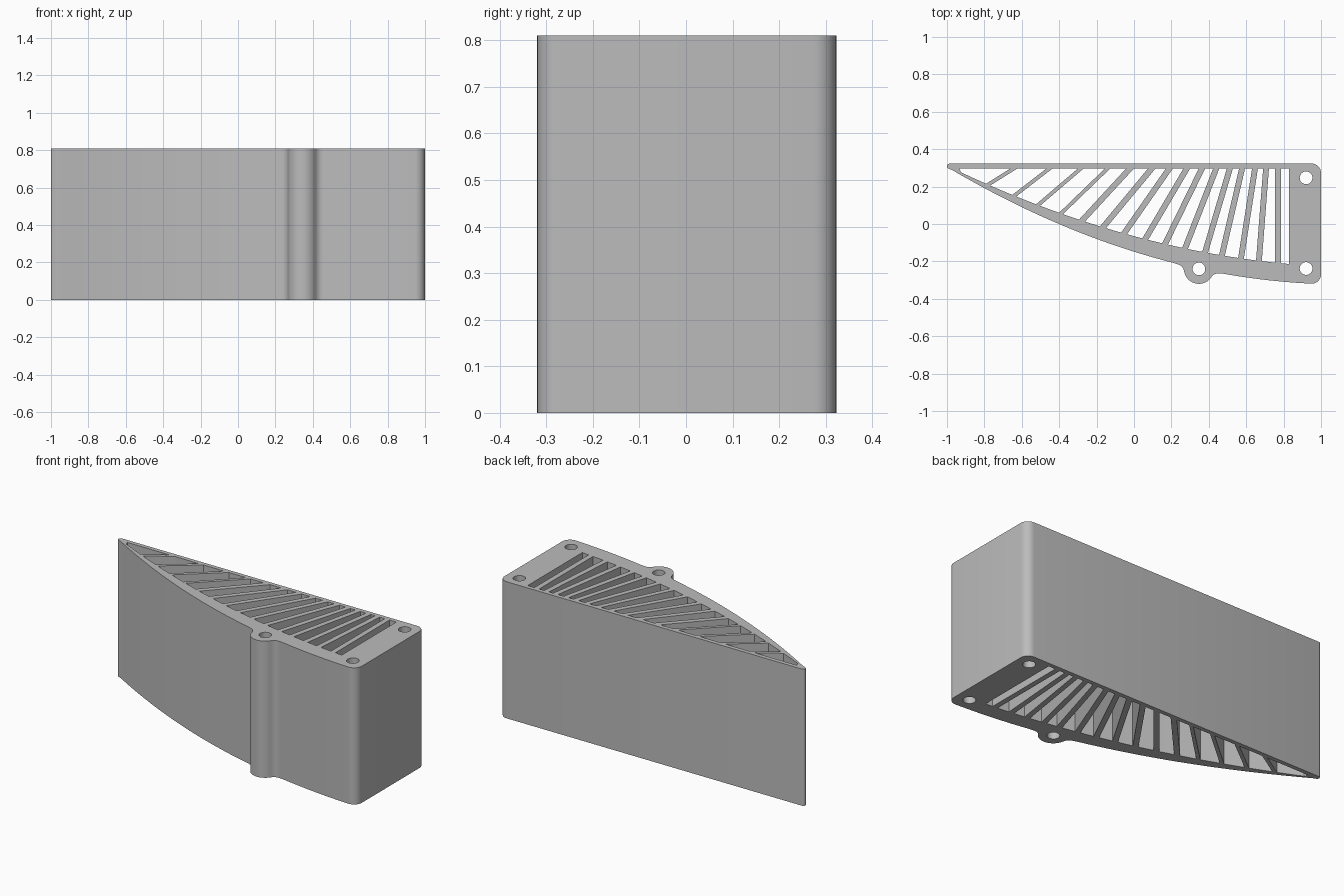
import bpy, bmesh, math
from mathutils import Vector

if "Cube" in bpy.data.objects:
    bpy.data.objects.remove(bpy.data.objects["Cube"])

HEIGHT = 0.81
BACK = 0.323          # outer back face
SLOT_BACK = 0.298     # inner face of the back wall
BOSS = Vector((0.347, -0.24))


def outer(x):
    """Curved front face."""
    return -0.148 - 0.313 * x + 0.14 * x * x


def inner(x):
    """Inner face of the curved front wall."""
    return -0.065 - 0.269 * x + 0.108 * x * x


def arc(center, radius, start, end, steps=10):
    angles = [math.radians(start + (end - start) * i / steps) for i in range(steps + 1)]
    return [Vector((center[0] + radius * math.cos(a), center[1] + radius * math.sin(a))) for a in angles]


def sweep(x0, x1, func, steps):
    return [Vector((x0 + (x1 - x0) * i / steps, func(x0 + (x1 - x0) * i / steps))) for i in range(steps + 1)]


def boss_outline(radius=0.08, fillet=0.045):
    """Half-round lug blended into the front face, listed left to right."""
    slope = math.atan(-0.313 + 0.28 * BOSS.x)
    reach = math.sqrt((radius + fillet) ** 2 - fillet ** 2)
    lean = math.degrees(math.atan2(fillet, reach))
    local = arc((-reach, -fillet), fillet, 90, lean, 6)
    local += arc((0, 0), radius, 180 + lean, 360 - lean, 20)[1:]
    local += arc((reach, -fillet), fillet, 180 - lean, 90, 6)[1:]
    turn = lambda p: Vector((p.x * math.cos(slope) - p.y * math.sin(slope),
                             p.x * math.sin(slope) + p.y * math.cos(slope)))
    return [BOSS + turn(p) for p in local]


def rib_foot(top_x, foot_x, shift):
    """Point where a shifted rib edge meets the curved inner wall."""
    top = Vector((top_x + shift, SLOT_BACK))
    step = Vector((foot_x, inner(foot_x))) - Vector((top_x, SLOT_BACK))
    low, high = 0.0, 1.5
    for _ in range(30):
        mid = (low + high) / 2
        p = top + step * mid
        if p.y > inner(p.x):
            low = mid
        else:
            high = mid
    return top + step * low


# Outer outline, counterclockwise from the thin tip
lug = boss_outline()
outline = arc((-0.986, 0.309), 0.014, 90, 240, 6)
outline += sweep(-0.97, lug[0].x - 0.02, outer, 28)
outline += lug
outline += sweep(lug[-1].x + 0.02, 0.94, outer, 12)
outline += arc((0.95, -0.269), 0.05, 275, 360, 8)
outline += arc((0.95, BACK - 0.05), 0.05, 0, 90, 8)
loops = [outline]

# Screw holes
for center in [(0.92, 0.247), (0.92, -0.238), BOSS]:
    loops.append(arc(center, 0.034, 0, 360, 32)[:-1])

# Slots left open between the slanted ribs
rib_tops = [-.64, -.45, -.283, -.14, -.02, .096, .19, .283, .364, .44, .513, .578, .647, .706, .77]
rib_feet = [-.78, -.64, -.513, -.39, -.278, -.166, -.053, .06, .166, .273, .38, .47, .572, .668, .77]
edges = []
for i, (top, foot) in enumerate(zip(rib_tops, rib_feet)):
    width = 0.02 if i < 4 else 0.031
    rise = SLOT_BACK - inner(foot)
    half = width / 2 * math.hypot(top - foot, rise) / rise
    edges.append([(Vector((top + s, SLOT_BACK)), rib_foot(top, foot, s)) for s in (-half, half)])
tip = Vector((-0.935, SLOT_BACK))
tip_foot = Vector((-0.925, inner(-0.925)))
last = (Vector((0.83, SLOT_BACK)), Vector((0.83, inner(0.83))))
starts = [(tip, tip_foot)] + [e[1] for e in edges]
ends = [e[0] for e in edges] + [last]
for (top_a, foot_a), (top_b, foot_b) in zip(starts, ends):
    loops.append([top_a] + sweep(foot_a.x, foot_b.x, inner, 4) + [top_b])

# Extrude the filled outline into a solid block
curve = bpy.data.curves.new("ribbed_block", "CURVE")
curve.dimensions = "2D"
curve.fill_mode = "BOTH"
curve.extrude = HEIGHT / 2
for loop in loops:
    spline = curve.splines.new("POLY")
    spline.points.add(len(loop) - 1)
    for point, p in zip(spline.points, loop):
        point.co = (p.x, p.y, 0, 1)
    spline.use_cyclic_u = True
block = bpy.data.objects.new("ribbed_block", curve)
bpy.context.collection.objects.link(block)
bpy.ops.object.select_all(action="DESELECT")
block.select_set(True)
bpy.context.view_layer.objects.active = block
bpy.ops.object.convert(target="MESH")
block = bpy.context.view_layer.objects.active

# Weld the caps to the walls and stand the block on the ground
bm = bmesh.new()
bm.from_mesh(block.data)
bmesh.ops.remove_doubles(bm, verts=bm.verts, dist=0.0001)
bmesh.ops.recalc_face_normals(bm, faces=bm.faces)
bmesh.ops.translate(bm, verts=bm.verts, vec=(0, 0, HEIGHT / 2))
bm.to_mesh(block.data)
bm.free()
bpy.ops.object.shade_smooth_by_angle(angle=math.radians(30))

# Plain grey plastic
grey = bpy.data.materials.new("light_grey")
grey.use_nodes = True
color = (0.5, 0.5, 0.5, 1)
grey.diffuse_color = color
grey.node_tree.nodes["Principled BSDF"].inputs["Base Color"].default_value = color
block.data.materials.clear()
block.data.materials.append(grey)
